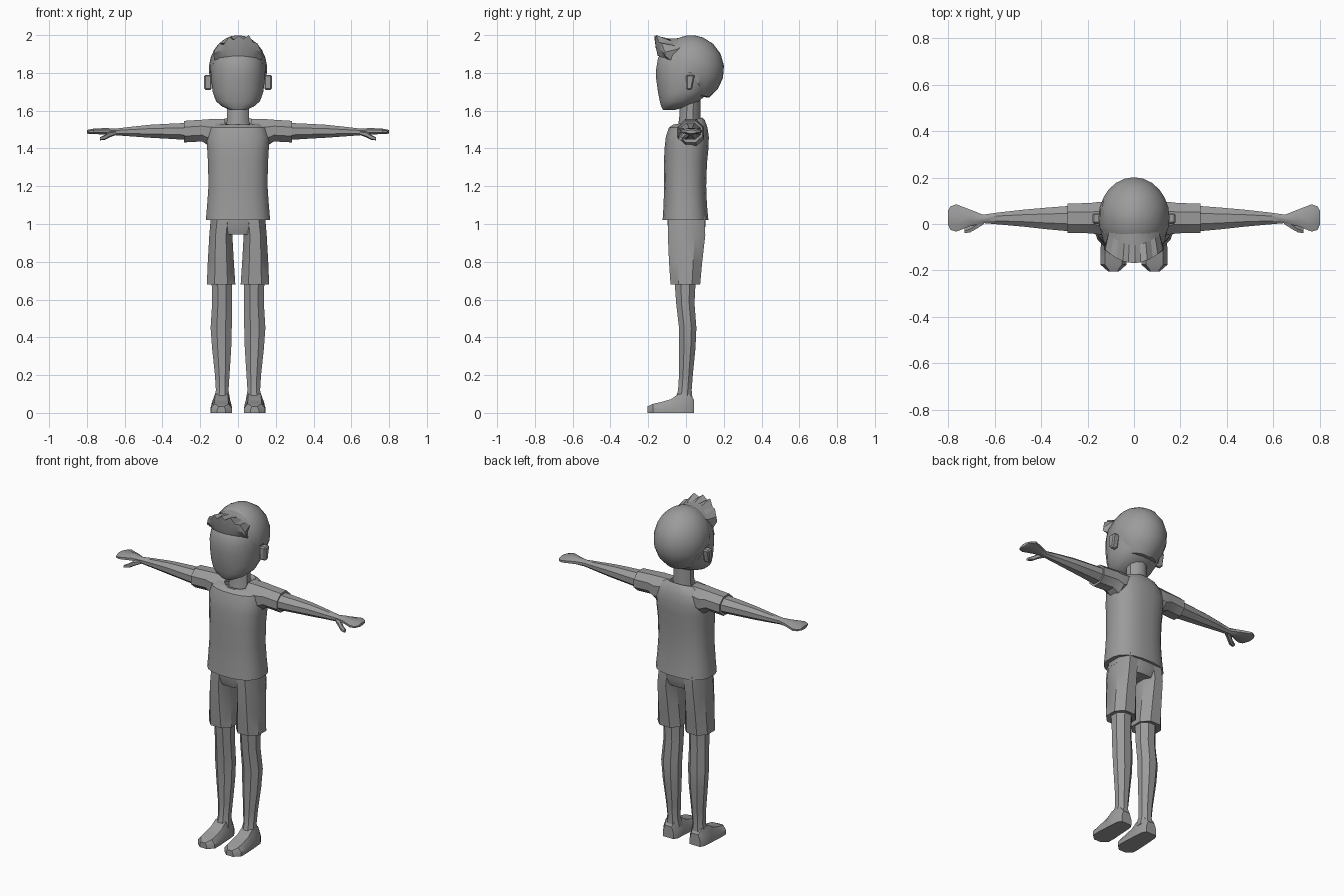
import bpy, bmesh, math

grey = bpy.data.materials.new("grey")
grey.diffuse_color = (0.33, 0.33, 0.33, 1)


def finish(name, bm, mirror=False, angle=35):
    bmesh.ops.recalc_face_normals(bm, faces=bm.faces)
    mesh = bpy.data.meshes.new(name)
    bm.to_mesh(mesh)
    bm.free()
    ob = bpy.data.objects.new(name, mesh)
    bpy.context.collection.objects.link(ob)
    mesh.materials.append(grey)
    if mirror:
        ob.modifiers.new("mirror", 'MIRROR').use_mirror_merge = False
    bpy.ops.object.select_all(action='DESELECT')
    ob.select_set(True)
    bpy.context.view_layer.objects.active = ob
    bpy.ops.object.shade_smooth_by_angle(angle=math.radians(angle))
    return ob


def loft(name, rings, mirror=False, angle=35):
    """Skin a list of equal-length point rings and cap both ends."""
    bm = bmesh.new()
    rows = [[bm.verts.new(p) for p in ring] for ring in rings]
    n = len(rows[0])
    for a, b in zip(rows, rows[1:]):
        for i in range(n):
            j = (i + 1) % n
            bm.faces.new((a[i], a[j], b[j], b[i]))
    bm.faces.new(rows[0])
    bm.faces.new(rows[-1])
    return finish(name, bm, mirror, angle)


def oval(u0, u1, v0, v1, n, power=1.0):
    """Rounded outline between the limits; power below 1 is boxier."""
    pts = []
    for i in range(n):
        a = 2 * math.pi * (i + 0.5) / n
        c, s = math.cos(a), math.sin(a)
        m = math.cos(math.pi / n) if n <= 8 else 1
        c = math.copysign(min(abs(c) / m, 1) ** power, c)
        s = math.copysign(min(abs(s) / m, 1) ** power, s)
        pts.append(((u0 + u1) / 2 + c * (u1 - u0) / 2, (v0 + v1) / 2 + s * (v1 - v0) / 2))
    return pts


def upright(spec, n, power=1.0):
    """Rings stacked in z: (z, x0, x1, y0, y1)."""
    return [[(x, y, z) for x, y in oval(x0, x1, y0, y1, n, power)] for z, x0, x1, y0, y1 in spec]


def sideways(spec, n, power=1.0):
    """Rings stacked in x: (x, y0, y1, z0, z1)."""
    return [[(x, y, z) for y, z in oval(y0, y1, z0, z1, n, power)] for x, y0, y1, z0, z1 in spec]


# shirt body, with the collar dipping at the front
body = upright([(1.02, -.172, .172, -.125, .12), (1.10, -.165, .165, -.12, .112),
                (1.20, -.158, .158, -.117, .108), (1.32, -.160, .160, -.118, .112),
                (1.40, -.165, .165, -.115, .12), (1.46, -.168, .168, -.108, .122),
                (1.51, -.155, .155, -.092, .115), (1.54, -.12, .12, -.068, .10),
                (1.548, -.085, .085, -.052, .088)], 20, .8)
body[-1] = [(x, y, z + .28 * (y - .03)) for x, y, z in body[-1]]
body[-2] = [(x, y, z + .14 * (y - .03)) for x, y, z in body[-2]]
body.append([(x * .8, .02 + (y - .02) * .8, z - .02) for x, y, z in body[-1]])
loft("shirt", body)

# sleeves
loft("sleeve", sideways([(.07, -.04, .09, 1.44, 1.556), (.15, -.045, .095, 1.41, 1.555),
                         (.19, -.04, .09, 1.437, 1.552), (.285, -.038, .088, 1.432, 1.546),
                         (.283, -.02, .07, 1.45, 1.53)], 8), True)

# arms with flat mitten hands
loft("arm", sideways([(.25, -.034, .08, 1.444, 1.536), (.38, -.022, .07, 1.452, 1.53),
                      (.47, -.012, .062, 1.457, 1.525), (.58, -.002, .05, 1.465, 1.513),
                      (.65, .004, .04, 1.47, 1.505), (.70, -.008, .06, 1.474, 1.508),
                      (.765, -.033, .085, 1.476, 1.505), (.79, -.025, .075, 1.477, 1.50),
                      (.80, -.002, .058, 1.48, 1.497)], 8), True)
loft("thumb", sideways([(.645, .0, .03, 1.472, 1.492), (.68, -.022, .012, 1.458, 1.49),
                        (.705, -.036, -.008, 1.445, 1.472), (.73, -.04, -.018, 1.443, 1.46)], 6), True)

# neck
loft("neck", upright([(1.50, -.068, .068, -.045, .078), (1.56, -.06, .06, -.036, .076),
                      (1.68, -.06, .06, -.03, .076)], 10))

# shorts: hips and two legs
loft("hips", upright([(1.05, -.145, .145, -.10, .105), (.99, -.15, .15, -.098, .105),
                      (.945, -.10, .10, -.085, .09)], 16, .75))
loft("shorts_leg", upright([(1.04, .02, .143, -.095, .10), (.94, .03, .152, -.096, .102),
                            (.80, .022, .16, -.09, .086), (.68, .014, .165, -.082, .075),
                            (.685, .03, .145, -.06, .055)], 8, .9), True)

# legs
loft("leg", upright([(.72, .03, .14, -.062, .052), (.58, .032, .137, -.052, .045),
                     (.45, .033, .145, -.037, .055), (.34, .036, .137, -.036, .05),
                     (.20, .045, .122, -.037, .036), (.12, .05, .117, -.042, .03),
                     (.06, .04, .13, -.06, .036)], 8), True)

# feet
foot = []
for y, hw, h in [(.042, .034, .07), (.02, .047, .10), (-.04, .052, .10), (-.08, .054, .072),
                 (-.13, .057, .058), (-.175, .056, .048), (-.205, .022, .034)]:
    foot.append([(.088 + k * hw, y, f * h) for k, f in
                 [(-1, 0), (-1, .5), (-.65, 1), (.65, 1), (1, .5), (1, 0)]])
loft("foot", foot, True)

# head
loft("head", upright([(1.603, -.04, .04, -.122, -.06), (1.622, -.085, .085, -.132, .0),
                      (1.65, -.118, .118, -.14, .07), (1.70, -.136, .136, -.15, .125),
                      (1.77, -.144, .144, -.16, .165), (1.82, -.146, .146, -.16, .175),
                      (1.88, -.136, .136, -.15, .165), (1.93, -.108, .108, -.11, .13),
                      (1.97, -.06, .06, -.05, .08)], 20, .9))

# ears
bm = bmesh.new()
bmesh.ops.create_cube(bm, size=1)
for v in bm.verts:
    up = v.co.z > 0
    v.co = (.159 + v.co.x * .04, (.024 if up else .016) + v.co.y * (.046 if up else .03),
            1.75 + v.co.z * .08)
bmesh.ops.bevel(bm, geom=bm.edges[:], offset=.007, segments=1, affect='EDGES')
finish("ear", bm, True)


# hair cap: columns run from the crown down to a hairline set by direction
def hairline(deg):
    stops = [(0, 1.90), (45, 1.895), (75, 1.80), (98, 1.80), (112, 1.68), (180, 1.668)]
    for (a, za), (b, zb) in zip(stops, stops[1:]):
        if deg <= b:
            return za + (zb - za) * (deg - a) / (b - a)
    return stops[-1][1]


def hair_point(a, f, scale=1.0):
    deg = abs(math.degrees(a))
    t = max(f * math.acos((hairline(deg) - 1.82) / .18), .02)
    return (.154 * scale * math.sin(t) * math.sin(a),
            .028 - .174 * scale * math.sin(t) * math.cos(a), 1.82 + .179 * math.cos(t))


angles = [-math.pi + 2 * math.pi * i / 24 for i in range(24)]
cap = [[hair_point(a, 1, .8) for a in angles]]
cap += [[hair_point(a, r / 7) for a in angles] for r in range(7, 0, -1)]
cap.append([hair_point(a, .04) for a in angles])
loft("hair", cap, angle=22)

# swept-up fringe with jagged tips: hairline, front tip, crown and inner rows
xs = [-.13, -.105, -.08, -.05, -.025, .005, .03, .06, .085, .108, .13]
tips = [1.92, 1.955, 1.95, 1.992, 1.975, 1.998, 1.98, 2.0, 1.962, 1.958, 1.91]
fringe = []
for x, top in zip(xs, tips):
    k = (x / .15) ** 2
    fringe.append([(x * .95, -.15 + .09 * k, 1.89 - .03 * k),
                   (x, -.162 + .07 * k, (1.89 - .03 * k + top) / 2),
                   (x * .95, -.168 + .075 * k, top),
                   (x * .85, -.09 + .06 * k, 1.982 - .075 * k),
                   (x * .7, .0, 1.985 - .04 * k),
                   (x * .7, -.03, 1.90)])
loft("fringe", fringe, angle=20)
